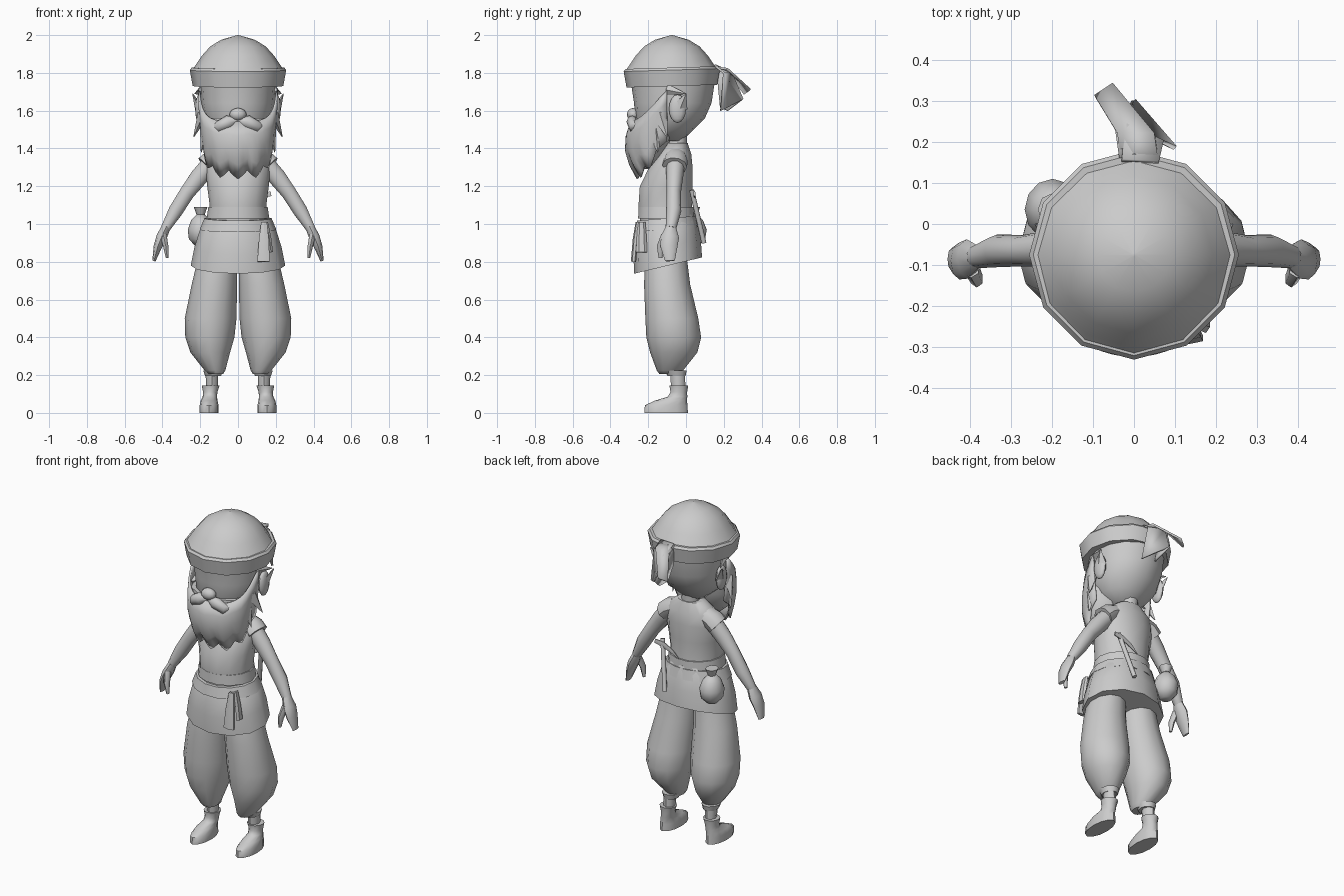
import bpy, bmesh
from math import sin, cos, pi, radians
from mathutils import Vector

if "Cube" in bpy.data.objects:
    bpy.data.objects.remove(bpy.data.objects["Cube"], do_unlink=True)

clay = bpy.data.materials.new("plain_grey")
clay.use_nodes = True
clay.diffuse_color = (0.6, 0.6, 0.6, 1)
shader = next(n for n in clay.node_tree.nodes if n.type == "BSDF_PRINCIPLED")
shader.inputs["Base Color"].default_value = clay.diffuse_color


def finish(name, bm, angle=50, thickness=0):
    """Turn a bmesh into a named, shaded object."""
    bmesh.ops.remove_doubles(bm, verts=bm.verts, dist=0.0005)
    bmesh.ops.recalc_face_normals(bm, faces=bm.faces)
    mesh = bpy.data.meshes.new(name)
    bm.to_mesh(mesh)
    bm.free()
    mesh.materials.append(clay)
    obj = bpy.data.objects.new(name, mesh)
    bpy.context.collection.objects.link(obj)
    bpy.ops.object.select_all(action="DESELECT")
    obj.select_set(True)
    bpy.context.view_layer.objects.active = obj
    bpy.ops.object.shade_smooth_by_angle(angle=radians(angle))
    if thickness:
        shell = obj.modifiers.new("thickness", "SOLIDIFY")
        shell.thickness = thickness
        shell.offset = 0
    return obj


def skin(name, loops, closed=True, angle=50, thickness=0):
    """Bridge equal-length loops of points; cap the ends when closed."""
    bm = bmesh.new()
    rows = [[bm.verts.new(p) for p in loop] for loop in loops]
    count = len(rows[0])
    for low, high in zip(rows, rows[1:]):
        for i in range(count if closed else count - 1):
            j = (i + 1) % count
            bm.faces.new((low[i], low[j], high[j], high[i]))
    if closed:
        bm.faces.new(rows[0][::-1])
        bm.faces.new(rows[-1])
    return finish(name, bm, angle, thickness)


def loft(name, rings, x=0, sides=12, tilt=0, angle=50):
    """Stack ellipses given as (x offset, y, z, x radius, y radius)."""
    loops = []
    for dx, y, z, rx, ry in rings:
        turn = [2 * pi * i / sides for i in range(sides)]
        loops.append([(x + dx + rx * cos(a), y + ry * sin(a), z + tilt * ry * sin(a))
                      for a in turn])
    return skin(name, loops, angle=angle)


def tube(name, path, radii, sides=8, ref=(0, 1, 0), angle=60):
    """Sweep ellipses (radius along ref, radius across) along a path."""
    path = [Vector(p) for p in path]
    loops = []
    for i, (p, (ra, rb)) in enumerate(zip(path, radii)):
        t = (path[min(i + 1, len(path) - 1)] - path[max(i - 1, 0)]).normalized()
        u = Vector(ref)
        u = (u - t * u.dot(t)).normalized()
        v = t.cross(u)
        turn = [2 * pi * k / sides for k in range(sides)]
        loops.append([p + u * ra * cos(a) + v * rb * sin(a) for a in turn])
    return skin(name, loops, angle=angle)


def ball(name, place, size):
    bm = bmesh.new()
    bmesh.ops.create_uvsphere(bm, u_segments=12, v_segments=8, radius=1)
    bmesh.ops.scale(bm, vec=size, verts=bm.verts)
    bmesh.ops.translate(bm, vec=place, verts=bm.verts)
    return finish(name, bm)


def spike(name, base, tip, width, depth, ref=(0, 1, 0)):
    return tube(name, [base, tip], [(depth, width), (0.002, 0.002)], 4, ref, 30)


# Cap: turned-up band and dome
cap_y = -0.075
band = [(1.73, .24), (1.815, .255), (1.828, .245)]
dome = [(1.815, .243), (1.84, .225), (1.89, .192), (1.94, .147), (1.975, .09), (2, .004)]
loft("cap_band", [(0, cap_y, z, r, r) for z, r in band], tilt=.03, angle=40)
loft("cap_dome", [(0, cap_y, z, r, r) for z, r in dome])

# Cloth tails hanging from the back of the cap
skin("cap_tail_upper", [[(-.03, .15, 1.83), (.06, .15, 1.83)],
                        [(-.04, .22, 1.81), (.05, .22, 1.82)],
                        [(-.095, .31, 1.69), (-.05, .34, 1.71)]], False, 30, .012)
skin("cap_tail_lower", [[(-.03, .155, 1.84), (.06, .15, 1.84)],
                        [(-.02, .24, 1.8), (.07, .2, 1.8)],
                        [(0, .3, 1.66), (.1, .185, 1.6)]], False, 30, .012)
skin("cap_tail_fold", [[(-.03, .16, 1.84), (-.04, .23, 1.8)],
                       [(-.03, .17, 1.72), (0, .3, 1.66)],
                       [(0, .18, 1.62), (.03, .22, 1.6)]], False, 30, .012)

# Head and neck
loft("head", [(0, -.09, 1.44, .07, .07), (0, -.1, 1.5, .14, .14),
              (0, -.085, 1.56, .18, .185), (0, -.07, 1.64, .195, .205),
              (0, -.07, 1.75, .203, .222)], sides=16)
loft("neck", [(0, -.05, 1.38, .06, .055), (0, -.045, 1.44, .05, .05),
              (0, -.05, 1.52, .06, .06)])

# Beard: curved sheet with a ragged lower edge and high sideburns
steps = 24
beard = []
for level in (0, .25, .5, .75, 1):
    row = []
    for i in range(steps + 1):
        s = 2 * i / steps - 1
        a = s * pi / 2
        top = 1.54 + .17 * abs(s) ** 3
        tooth = (0, .02, .045, .02)[i % 4]
        bottom = 1.24 + .2 * abs(s) ** 3 + tooth
        wide = .205 - .02 * level ** 2
        reach = .19 + .045 * sin(pi * level) - .035 * level
        row.append((wide * sin(a), -.1 - reach * max(cos(a), 0) ** .8,
                    top + (bottom - top) * level))
    beard.append(row)
skin("beard", beard, False, 40, .012)
loft("beard_core", [(0, -.215, 1.29, .06, .03), (0, -.2, 1.36, .14, .08),
                    (0, -.18, 1.46, .175, .11), (0, -.17, 1.56, .18, .11)])
ball("nose", (0, -.28, 1.58), (.045, .033, .034))

# Tunic torso, skirt and belt
loft("tunic", [(0, -.1, 1, .16, .145), (0, -.11, 1.1, .15, .145),
               (0, -.105, 1.2, .163, .143), (0, -.08, 1.3, .172, .118),
               (0, -.06, 1.37, .16, .09), (0, -.05, 1.43, .08, .06)], sides=14)
loft("tunic_skirt", [(0, -.095, .78, .25, .18), (0, -.1, .88, .23, .178),
                     (0, -.105, .98, .198, .162), (0, -.105, 1.02, .16, .15)],
     tilt=.24, sides=12)
loft("belt", [(0, -.105, .97, .203, .17), (0, -.105, 1.03, .178, .158)], sides=14, tilt=.08)
loft("waist_wrap", [(0, -.105, 1.03, .166, .152), (0, -.105, 1.09, .157, .15)], sides=14)

# Sash ends at the left front
tube("sash_end_front", [(.138, -.255, 1.01), (.137, -.268, .92), (.135, -.278, .8)],
     [(.012, .018), (.014, .03), (.014, .038)], 6, angle=30)
tube("sash_end_side", [(.15, -.235, 1.01), (.165, -.235, .93), (.175, -.235, .85)],
     [(.02, .01), (.026, .012), (.03, .012)], 6, angle=30)

# Pouch at the right back
px, py = -.198, .035
loft("pouch", [(0, py, .885, .03, .03), (0, py, .92, .062, .066), (0, py, .97, .068, .075),
               (0, py, 1.02, .05, .055), (0, py, 1.05, .022, .025)], x=px)
loft("pouch_neck", [(0, py, 1.045, .02, .022), (0, py, 1.09, .036, .04)], x=px, sides=8)

# Sickle tucked in the back of the belt
top, foot = Vector((.135, .03, 1.18)), Vector((.075, .095, .9))
tube("sickle_handle", [top, foot], [(.013, .013)] * 2, 8)
arc = [top + Vector((.04 - .16 * k, .015, -.02 - .07 * k * k)) for k in (0, .35, .7, 1)]
tube("sickle_blade", arc, [(.006, .014), (.006, .018), (.005, .014), (.002, .002)], 6, angle=30)

# Mirrored parts
for side, s in (("left", 1), ("right", -1)):
    # Face details
    tube(side + "_moustache", [(0, -.27, 1.55), (s * .05, -.285, 1.54),
                               (s * .1, -.275, 1.515), (s * .145, -.235, 1.515)],
         [(.02, .015), (.03, .036), (.028, .032), (.003, .003)])
    ball(side + "_ear", (s * .205, -.045, 1.61), (.022, .045, .075))
    spike(side + "_ear_tip", (s * .21, -.03, 1.62), (s * .24, .0, 1.69), .02, .04)
    spike(side + "_hair_tuft", (s * .19, -.1, 1.71), (s * .23, .0, 1.69), .02, .03, (0, 0, 1))
    spike(side + "_sideburn_upper", (s * .185, -.14, 1.58), (s * .235, -.1, 1.46), .03, .045)
    spike(side + "_sideburn_lower", (s * .172, -.16, 1.5), (s * .195, -.15, 1.38), .03, .045)

    # Sleeve, arm and hand
    tube(side + "_sleeve", [(s * .1, -.055, 1.355), (s * .14, -.055, 1.335), (s * .172, -.06, 1.307)],
         [(.06, .05), (.064, .058), (.066, .058)], 10, angle=40)
    tube(side + "_arm", [(s * .14, -.055, 1.325), (s * .205, -.06, 1.25), (s * .27, -.065, 1.165),
                         (s * .33, -.065, 1.07), (s * .385, -.08, .975)],
         [(.05, .05), (.045, .05), (.038, .042), (.04, .04), (.028, .026)], 10)
    tube(side + "_hand", [(s * .38, -.08, .985), (s * .405, -.085, .93),
                          (s * .425, -.09, .88), (s * .445, -.085, .805)],
         [(.028, .024), (.048, .028), (.045, .022), (.026, .009)], 8)
    tube(side + "_thumb", [(s * .395, -.11, .94), (s * .382, -.135, .88), (s * .375, -.135, .82)],
         [(.022, .02), (.02, .016), (.01, .008)], 6)

    # Baggy trouser leg, ankle and boot
    legs = [(-.03, -.09, .205, .038, .05), (-.025, -.085, .225, .055, .07),
            (0, -.065, .32, .105, .125), (.002, -.065, .4, .13, .145),
            (-.002, -.075, .5, .137, .14), (-.022, -.1, .68, .12, .122),
            (-.037, -.105, .8, .107, .112), (-.047, -.105, .88, .09, .1)]
    loft(side + "_trouser", [(s * dx, y, z, rx, ry) for dx, y, z, rx, ry in legs],
         x=s * .147, sides=12)
    loft(side + "_trouser_cuff", [(0, -.05, .195, .042, .05), (0, -.055, .225, .052, .062)],
         x=s * .132, sides=10)
    loft(side + "_ankle", [(0, -.04, .11, .03, .037), (0, -.045, .22, .034, .04)],
         x=s * .138, sides=8)
    loft(side + "_boot", [(0, -.105, 0, .05, .115), (0, -.105, .04, .05, .113),
                          (0, -.08, .065, .045, .085), (-s * .004, -.045, .085, .038, .052),
                          (-s * .006, -.038, .11, .038, .044), (-s * .008, -.038, .145, .047, .05)],
         x=s * .153, sides=12)
